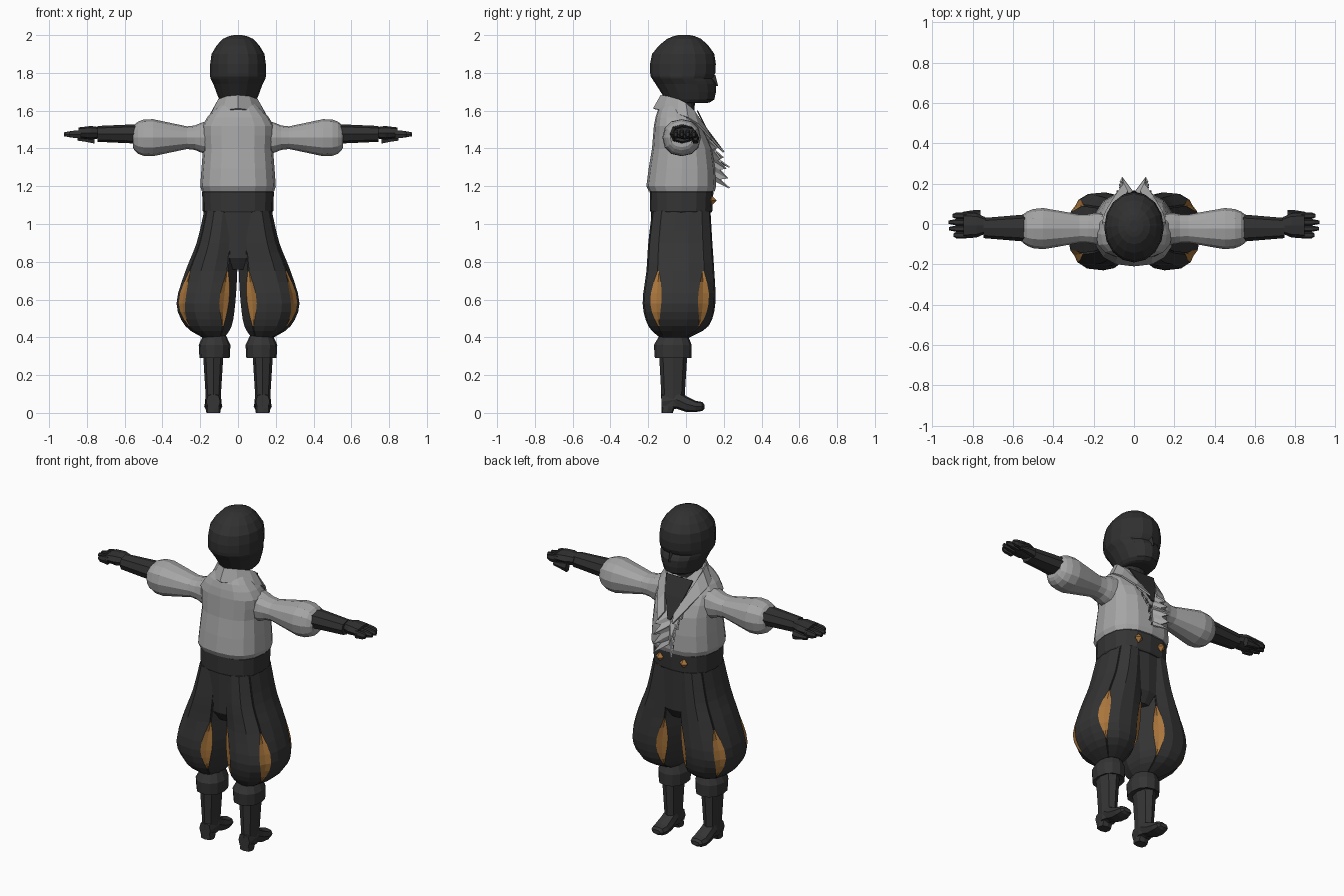
import bpy, bmesh, math

cube = bpy.data.objects.get("Cube")
if cube:
    bpy.data.objects.remove(cube, do_unlink=True)


def material(name, red, green, blue):
    made = bpy.data.materials.new(name)
    made.use_nodes = True
    colour = (red, green, blue, 1)
    made.diffuse_color = colour
    made.node_tree.nodes["Principled BSDF"].inputs["Base Color"].default_value = colour
    return made


SKIN = material("dark skin", .03, .03, .03)
CLOTH = material("charcoal cloth", .035, .035, .035)
LINEN = material("grey linen", .38, .38, .38)
GOLD = material("bronze gold", .4, .18, .045)


def build(name, verts, faces, materials, pick=None):
    mesh = bpy.data.meshes.new(name)
    mesh.from_pydata(verts, [], faces)
    for entry in materials:
        mesh.materials.append(entry)
    if pick:
        for face in mesh.polygons:
            face.material_index = pick(face.index)
    bm = bmesh.new()
    bm.from_mesh(mesh)
    bmesh.ops.recalc_face_normals(bm, faces=bm.faces)
    bm.to_mesh(mesh)
    bm.free()
    part = bpy.data.objects.new(name, mesh)
    bpy.context.collection.objects.link(part)
    return part


def smooth(keys, steps):
    """Run a smooth curve through a few key rows of any width."""
    rows = []
    for i in range(len(keys) - 1):
        before, start, end = keys[max(i - 1, 0)], keys[i], keys[i + 1]
        after = keys[min(i + 2, len(keys) - 1)]
        for step in range(steps):
            t = step / steps
            rows.append(tuple(
                b + t * (c - a + t * (2 * a - 5 * b + 4 * c - d + t * (3 * (b - c) + d - a))) / 2
                if steps > 1 else b
                for a, b, c, d in zip(before, start, end, after)))
    return rows + [tuple(keys[-1])]


def oval(sides, half_u, low_v, high_v, power):
    """Cross-section between round and boxy, centred on u."""
    def bend(value):
        return math.copysign(abs(value) ** (2 / power), value)
    angles = [math.tau * i / sides for i in range(sides)]
    return [(half_u * bend(math.cos(a)),
             (low_v + high_v) / 2 + (high_v - low_v) / 2 * bend(math.sin(a))) for a in angles]


def loft(name, rings, materials, pick=None):
    n = len(rings[0])
    faces = [(r * n + i, r * n + (i + 1) % n, (r + 1) * n + (i + 1) % n, (r + 1) * n + i)
             for r in range(len(rings) - 1) for i in range(n)]
    last = (len(rings) - 1) * n
    faces += [tuple(range(n)), tuple(range(last, last + n))]
    return build(name, [point for ring in rings for point in ring], faces, materials, pick)


def upright(name, colour, keys, middle=0, sides=16, power=2.2, steps=1):
    """Key rows: height, half width, back, front."""
    return loft(name, [[(middle + x, y, z) for x, y in oval(sides, half, back, front, power)]
                       for z, half, back, front in smooth(keys, steps)], [colour])


def sideways(name, colour, side, y, z, keys, sides=8, power=2.3, steps=1):
    """Key rows: distance from the middle, half depth, half height."""
    return loft(name, [[(side * x, y + v, z + w) for v, w in oval(sides, deep, -tall, tall, power)]
                       for x, deep, tall in smooth(keys, steps)], [colour])


def strip(name, colour, edge, other_edge, thickness):
    n = len(edge)
    faces = [(i, i + 1, n + i + 1, n + i) for i in range(n - 1)]
    part = build(name, edge + other_edge, faces, [colour])
    solid = part.modifiers.new("thickness", "SOLIDIFY")
    solid.thickness = thickness
    solid.offset = 0


def mirrored(points):
    return [(-x, y, z) for x, y, z in points[:0:-1]] + points


# head, with a shallow dip under the brow
upright("head", SKIN, [
    (1.64, .08, -.1, .11), (1.66, .1, -.11, .15), (1.74, .13, -.16, .16), (1.77, .145, -.18, .14),
    (1.8, .147, -.19, .155), (1.9, .14, -.18, .15), (1.98, .08, -.1, .08), (2, .02, -.04, .02)],
    power=2, steps=2)
upright("neck", SKIN, [(1.5, .07, -.1, .04), (1.7, .08, -.1, .05)])
upright("nose", SKIN, [(1.73, .02, .1, .17), (1.79, .01, .1, .155)], sides=4, power=2)

# shirt body
upright("shirt_body", LINEN, [
    (1.17, .18, -.18, .14), (1.2, .2, -.21, .16), (1.4, .185, -.18, .14),
    (1.52, .19, -.17, .08), (1.6, .13, -.15, .04), (1.64, .09, -.12, .02)], power=2.5, steps=2)

# bare chest in the open shirt front
chest = [(.09, .06, 1.6), (.06, .11, 1.5), (.01, .16, 1.38)]
strip("chest", SKIN, chest, [(-x, y, z) for x, y, z in chest], .006)

# collar running into two lapels
collar_top = [(0, -.13, 1.68), (.1, -.04, 1.66), (.1, .04, 1.6), (.03, .16, 1.42)]
collar_low = [(0, -.17, 1.61), (.14, -.04, 1.58), (.14, .06, 1.53), (.05, .2, 1.38)]
strip("collar", LINEN, smooth(mirrored(collar_top), 2), smooth(mirrored(collar_low), 2), .01)


def ruffle(name, side, top, offset):
    """A pleated strip that falls toward the middle of the shirt front."""
    inner, outer = [], []
    pleats = 8
    for i in range(pleats):
        t = i / (pleats - 1)
        fold = i % 2
        z = top - t * .18
        x = offset * (1 - t)
        y = .15 - max(0, z - 1.34) * .45
        inner.append((side * x, y, z))
        outer.append((side * (x + .04 + fold * .02), y + .03 + fold * (.02 + t * .03), z - .02 - fold * .02))
    strip(name, LINEN, inner, outer, .008)


# belt and the hips that join the trouser legs
upright("belt", CLOTH, [(1.06, .18, -.185, .135), (1.07, .187, -.19, .14),
                        (1.17, .19, -.192, .145), (1.18, .18, -.18, .135)], power=2.6)
upright("trouser_hips", CLOTH, [(.76, .12, -.14, .09), (.82, .18, -.18, .13),
                                (1.07, .178, -.185, .13)], power=2.4)

# trouser key rows: height, inner edge, outer edge, back, front
TROUSER = [(.4, .07, .19, -.14, .02), (.46, .03, .28, -.2, .12), (.58, .01, .327, -.23, .156),
           (.75, 0, .28, -.21, .15), (.9, 0, .22, -.2, .14), (1.07, 0, .18, -.18, .13)]
SLITS = [40, 125, 235, 322]


def trouser_leg(name, side):
    rings = []
    for z, inner, outer, back, front in smooth(TROUSER, 3):
        # each slit is leaf shaped, closing to a seam above and below
        leaf = max(0, math.sin(math.pi * (z - .46) / .29)) if z < .75 else 0
        spread = 1.5 + 9 * leaf
        ring = []
        for i, middle in enumerate(SLITS):
            gap = (SLITS[(i + 1) % 4] - middle) % 360
            for turn, scale in ((-spread, 1), (0, .96), (spread, 1), (gap / 3, 1), (gap * 2 / 3, 1)):
                angle = math.radians(middle + turn)
                across, along = math.cos(angle), math.sin(angle)
                # slightly boxy outline
                scale /= (abs(across) ** 2.4 + abs(along) ** 2.4) ** (1 / 2.4)
                ring.append((side * ((inner + outer) / 2 + (outer - inner) / 2 * scale * across),
                             (back + front) / 2 + (front - back) / 2 * scale * along, z))
        rings.append(ring)
    n = len(rings[0])
    # bronze lining shows in the slits between the panels
    loft(name, rings, [CLOTH, GOLD], lambda i: int(i % n % 5 < 2 and i // n in range(3, 9)))


for side, label in ((1, "left_"), (-1, "right_")):
    ruffle(label + "upper_ruffle", side, 1.52, .045)
    ruffle(label + "lower_ruffle", side, 1.41, .015)
    trouser_leg(label + "trouser_leg", side)

    # puffed sleeve, forearm and hand
    sideways(label + "sleeve", LINEN, side, -.023, 1.457, [
        (.13, .08, .1), (.2, .077, .077), (.27, .07, .06), (.45, .102, .098), (.53, .085, .085),
        (.557, .06, .05)], sides=12, power=2.2, steps=2)
    sideways(label + "forearm", SKIN, side, -.02, 1.477, [(.54, .067, .051), (.745, .05, .042)])
    sideways(label + "palm", SKIN, side, -.007, 1.483, [(.735, .04, .03), (.78, .06, .036),
                                                        (.845, .064, .028)])
    for finger, tip in enumerate((.895, .917, .92, .9)):
        sideways(f"{label}finger_{finger + 1}", SKIN, side, -.055 + finger * .032, 1.475,
                 [(.83, .016, .026), (.88, .016, .02), (tip, .008, .012)], sides=6)
    sideways(label + "thumb", SKIN, side, .05, 1.452, [(.76, .02, .03), (.8, .018, .02),
                                                       (.85, .01, .012)], sides=6)

    # folded cuff below the knee
    upright(label + "knee_cuff", CLOTH, [(.3, .06, -.14, .01), (.29, .08, -.165, .028),
                                         (.36, .084, -.17, .03), (.41, .06, -.14, .01)],
            middle=side * .124, sides=12)

    # boot shaft, heel and foot
    upright(label + "boot_shaft", CLOTH, [(.03, .04, -.13, -.01), (.12, .042, -.132, -.005),
                                          (.36, .057, -.145, .01)], middle=side * .131, sides=8)
    upright(label + "boot_heel", CLOTH, [(0, .037, -.13, -.07), (.04, .038, -.13, -.055)],
            middle=side * .131, sides=8, power=3)
    foot = [(-.13, .037, .02, .1), (-.05, .043, .022, .12), (0, .045, .005, .09),
            (.05, .048, .004, .064), (.085, .041, .01, .058), (.097, .025, .02, .045)]
    loft(label + "boot_foot", [[(side * .131 + x, y, z) for x, z in oval(8, half, sole, upper, 2.6)]
                               for y, half, sole, upper in foot], [CLOTH])

    # faceted gold stud on the belt
    upright(label + "button", GOLD, [(1.1, .003, .13, .138), (1.125, .027, .11, .162),
                                     (1.15, .003, .13, .138)], middle=side * .08, sides=4, power=2)
